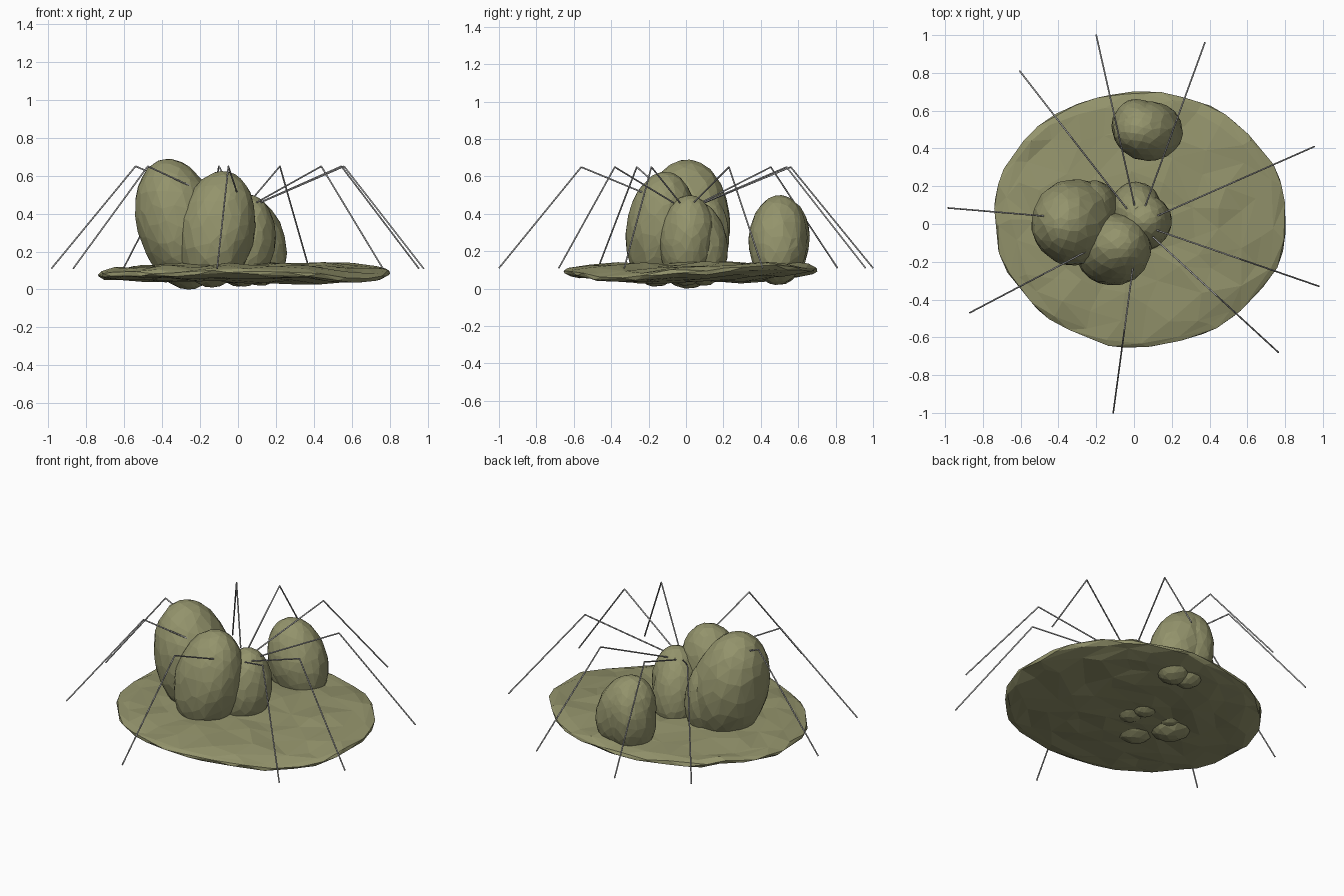
import bpy, bmesh, math
from mathutils import Vector, Matrix, noise

cube = bpy.data.objects.get("Cube")
if cube:
    bpy.data.objects.remove(cube)


def make_material(name, colour):
    m = bpy.data.materials.new(name)
    m.use_nodes = True
    m.diffuse_color = colour
    m.node_tree.nodes["Principled BSDF"].inputs["Base Color"].default_value = colour
    return m


olive = make_material("olive", (0.295, 0.295, 0.15, 1))
grey = make_material("grey", (0.35, 0.35, 0.35, 1))


def finish(bm, name, mat):
    mesh = bpy.data.meshes.new(name)
    bm.to_mesh(mesh)
    bm.free()
    mesh.materials.append(mat)
    ob = bpy.data.objects.new(name, mesh)
    bpy.context.collection.objects.link(ob)
    return ob


def decimate(ob, ratio):
    mod = ob.modifiers.new("coarse facets", "DECIMATE")
    mod.ratio = ratio


# Lumpy egg: bottom and top points set the tilted axis
def egg(name, bottom, top, rx, ry):
    bottom, top = Vector(bottom), Vector(top)
    axis = top - bottom
    bm = bmesh.new()
    bmesh.ops.create_icosphere(bm, subdivisions=4, radius=1)
    for v in bm.verts:
        n = v.co.copy()
        lump = 1 + 0.03 * noise.noise(n * 1.8 + bottom * 9) + 0.02 * noise.noise(n * 5)
        v.co = bottom + axis * (n.z + 1) / 2 + Vector((n.x * rx * lump, n.y * ry * lump, 0))
    decimate(finish(bm, name, olive), 0.28)


egg("large_egg", (-0.26, 0.01, 0.0), (-0.37, 0.005, 0.69), 0.221, 0.23)
egg("large_egg_side", (-0.2, 0.08, 0.03), (-0.23, 0.08, 0.52), 0.13, 0.15)
egg("front_egg", (-0.14, -0.16, 0.01), (-0.08, -0.11, 0.625), 0.2, 0.188)
egg("centre_egg", (0.03, 0.0, 0.015), (0.055, 0.02, 0.5), 0.155, 0.15)
egg("centre_egg_rear", (0.0, 0.1, 0.015), (0.02, 0.05, 0.47), 0.135, 0.145)
egg("back_egg", (0.12, 0.485, 0.02), (0.03, 0.5, 0.5), 0.178, 0.157)
egg("back_egg_side", (0.02, 0.5, 0.02), (0.02, 0.53, 0.48), 0.137, 0.146)

# Wavy flat pad with a rounded uneven rim; its +x half twists down at the front
bm = bmesh.new()
bmesh.ops.create_icosphere(bm, subdivisions=5, radius=1)
for v in bm.verts:
    n = v.co.copy()
    flat = Vector((n.x, n.y, 0))
    rim = 1.007 + 0.025 * noise.noise(flat * 2.6)
    wave = (0.05 * max(n.x, 0) * n.y + 0.018 * noise.noise(flat * 1.7 + Vector((3, 1, 0)))
            + 0.014 * noise.noise(flat * 4))
    thick = 0.05 * math.copysign(abs(n.z) ** 0.8, n.z) + 0.008 * noise.noise(n * 5)
    v.co = Vector((0.03 + 0.77 * n.x * rim, 0.025 + 0.67 * n.y * rim, 0.088 + wave + thick))
decimate(finish(bm, "pad", olive), 0.09)


# Bent thin legs radiating from the centre
def rod(bm, a, b, radius=0.0042):
    d = b - a
    turn = d.to_track_quat("Z", "Y").to_matrix().to_4x4()
    bmesh.ops.create_cone(bm, cap_ends=True, segments=12, radius1=radius, radius2=radius,
                          depth=d.length, matrix=Matrix.Translation((a + b) / 2) @ turn)


hub = Vector((0.025, 0.0, 0))
feet = [(-0.2, 1.0), (0.375, 0.96), (0.955, 0.41), (0.98, -0.33), (0.765, -0.68),
        (-0.11, -1.0), (-0.87, -0.47), (-0.985, 0.085), (-0.605, 0.81)]
for i, (x, y) in enumerate(feet):
    reach = Vector((x, y, 0)) - hub
    hip = hub + reach * 0.1 + Vector((0, 0, 0.46))
    knee = hub + reach * 0.56 + Vector((0, 0, 0.65))
    foot = hub + reach + Vector((0, 0, 0.11))
    bm = bmesh.new()
    rod(bm, hip, knee)
    rod(bm, knee, foot)
    finish(bm, f"leg_{i + 1}", grey)
